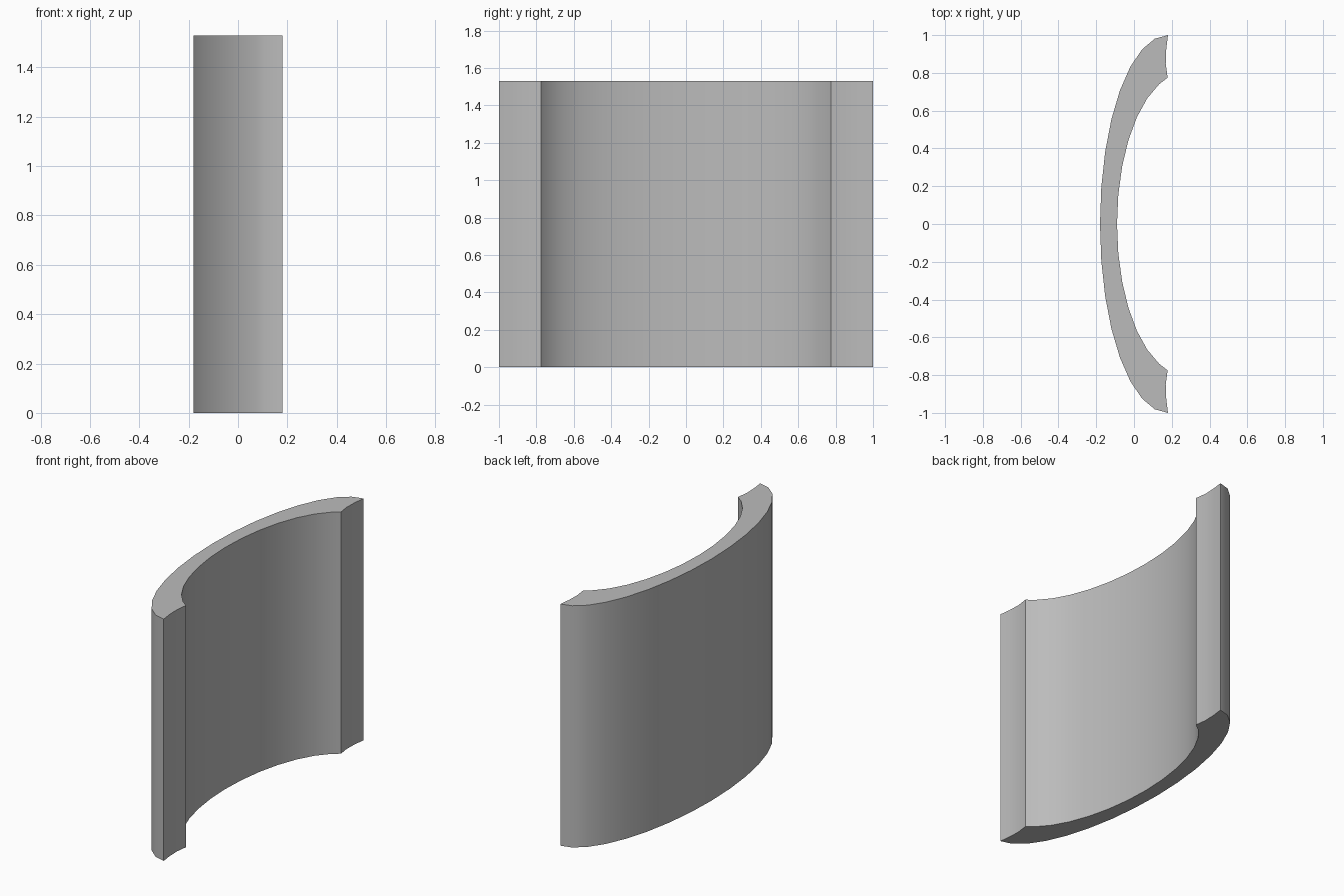
import bpy, bmesh, math

if "Cube" in bpy.data.objects:
    bpy.data.objects.remove(bpy.data.objects["Cube"])

HEIGHT = 1.53
STEP = math.radians(11.25)


def arc(cx, a, b, first, last):
    """Points on the left side of an ellipse, from the +y end to the -y end."""
    return [(cx - a * math.sin(i * STEP), b * math.cos(i * STEP))
            for i in range(first, last + 1)]


# Crescent cross-section: outer arc, lower end, inner arc, upper end
end = [(0.171, 0.93), (0.168, 0.85), (0.178, 0.775)]
outer = arc(0.18, 0.36, 1.0, 0, 16)
inner = arc(0.27, 0.36, 0.80, 2, 14)
profile = outer + [(x, -y) for x, y in end] + inner[::-1] + end[::-1]

# Extrude the section upward
bm = bmesh.new()
base = bm.faces.new([bm.verts.new((x, y, 0)) for x, y in profile])
top = bmesh.ops.extrude_face_region(bm, geom=[base], use_keep_orig=True)
bmesh.ops.translate(bm, vec=(0, 0, HEIGHT),
                    verts=[g for g in top["geom"] if isinstance(g, bmesh.types.BMVert)])
bmesh.ops.recalc_face_normals(bm, faces=bm.faces)
mesh = bpy.data.meshes.new("curved_panel")
bm.to_mesh(mesh)
bm.free()

panel = bpy.data.objects.new("curved_panel", mesh)
bpy.context.collection.objects.link(panel)

# Plain grey finish
grey = bpy.data.materials.new("grey")
grey.diffuse_color = (0.5, 0.5, 0.5, 1)
grey.use_nodes = True
grey.node_tree.nodes["Principled BSDF"].inputs["Base Color"].default_value = grey.diffuse_color
mesh.materials.append(grey)

# Smooth arcs, sharp rims and ends
bpy.context.view_layer.objects.active = panel
panel.select_set(True)
bpy.ops.object.shade_smooth_by_angle(angle=math.radians(30))
